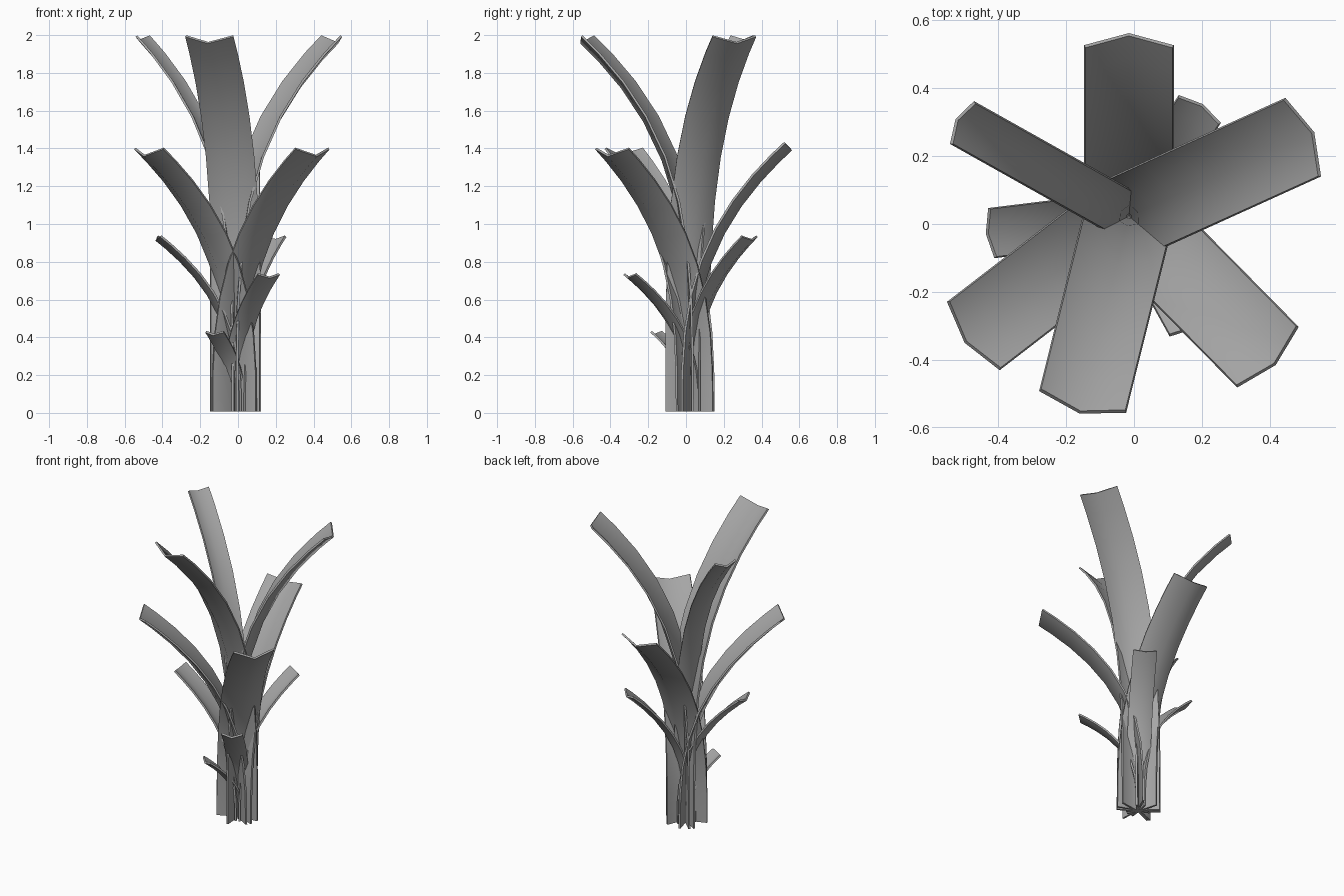
import bpy, bmesh, math
from mathutils import Vector

if "Cube" in bpy.data.objects:
    bpy.data.objects.remove(bpy.data.objects["Cube"])

CENTRE = Vector((-0.015, 0.023, 0.0))

# dark grey blade colour
GREY = bpy.data.materials.new("leaf_grey")
GREY.diffuse_color = (0.38, 0.38, 0.38, 1)
GREY.use_nodes = True
GREY.node_tree.nodes["Principled BSDF"].inputs["Base Color"].default_value = GREY.diffuse_color


def leaf(name, angle, reach, height, width, fold, power, segs=9):
    """Folded strap leaf: keel starts on the axis, rises, then arches outward."""
    a = math.radians(angle)
    out = Vector((math.cos(a), math.sin(a), 0))
    side = Vector((-out.y, out.x, 0))
    up = Vector((0, 0, 1))
    bm = bmesh.new()
    rows = []
    for i in range(segs + 1):
        s = 1 - (1 - i / segs) ** 1.4          # denser toward the curved tip
        r = (reach + fold) * s ** power - fold + 0.005
        z = 0.008 + (height - 0.008) * s
        # spine slope gives the direction in which the keel is pushed out
        slope = reach * power * s ** (power - 1) / height
        normal = (out - up * slope).normalized()
        half = width / 2
        p = CENTRE + out * r + up * z
        rows.append([bm.verts.new(p - side * half),
                     bm.verts.new(p + normal * fold),
                     bm.verts.new(p + side * half)])
    for lo, hi in zip(rows, rows[1:]):
        for j in range(2):
            bm.faces.new((lo[j], lo[j + 1], hi[j + 1], hi[j]))
    bmesh.ops.recalc_face_normals(bm, faces=bm.faces)
    me = bpy.data.meshes.new(name)
    bm.to_mesh(me)
    bm.free()
    me.materials.append(GREY)
    ob = bpy.data.objects.new(name, me)
    bpy.context.collection.objects.link(ob)
    # thin blade thickness
    mod = ob.modifiers.new("thickness", 'SOLIDIFY')
    mod.thickness = 0.012
    mod.offset = 0
    bpy.context.view_layer.objects.active = ob
    ob.select_set(True)
    bpy.ops.object.modifier_apply(modifier=mod.name)
    bpy.ops.object.shade_smooth_by_angle(angle=math.radians(60))
    ob.select_set(False)


# tiers of leaves: angle, reach, height, width, fold depth, curve power
LEAVES = {
    "tall_leaf": [(24.4, 0.555, 1.995, 0.25, 0.05, 3.6),
                  (150.7, 0.555, 1.995, 0.14, 0.03, 3.6),
                  (256, 0.555, 1.995, 0.26, 0.05, 3.6)],
    "middle_leaf": [(90, 0.495, 1.43, 0.26, 0.05, 2.9),
                    (217.6, 0.57, 1.40, 0.25, 0.05, 2.9),
                    (314.6, 0.575, 1.40, 0.25, 0.05, 2.9)],
    "low_leaf": [(187, 0.40, 0.935, 0.145, 0.025, 2.8),
                 (56.5, 0.37, 0.935, 0.145, 0.025, 2.8)],
    "small_leaf": [(299, 0.36, 0.735, 0.13, 0.022, 2.7),
                   (239, 0.205, 0.43, 0.11, 0.02, 2.5)],
}
for tier, items in LEAVES.items():
    for n, spec in enumerate(items, 1):
        leaf(f"{tier}_{n}", *spec)
